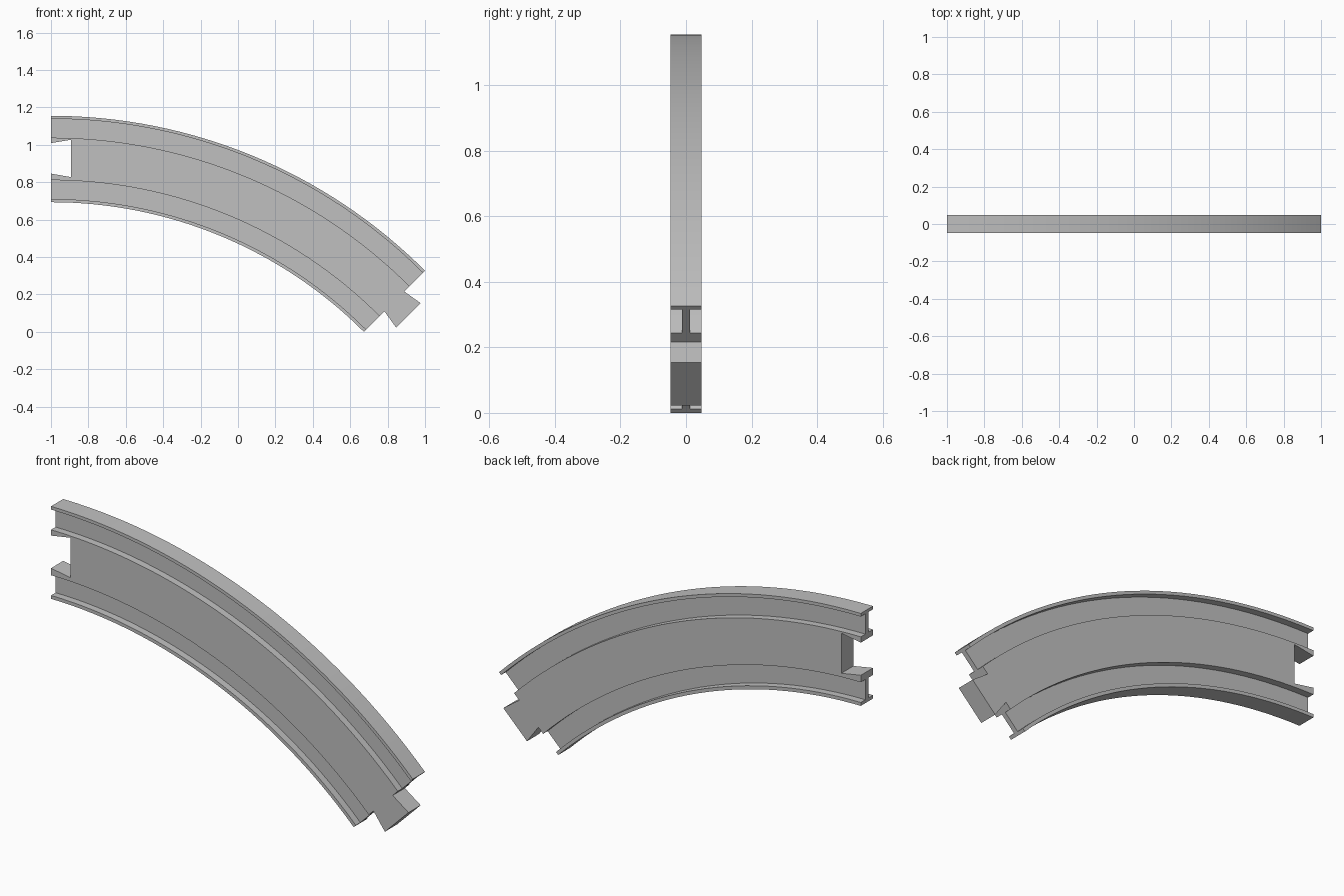
import bpy, bmesh, math

if "Cube" in bpy.data.objects:
    bpy.data.objects.remove(bpy.data.objects["Cube"])

CX, CZ = -1.0, -1.673          # centre of the curve
SWEEP = math.radians(45)
SEGMENTS = 32
HALF_WIDTH, HALF_WEB = 0.048, 0.012

grey = bpy.data.materials.new("light_grey")
grey.diffuse_color = (0.53, 0.53, 0.53, 1)
grey.use_nodes = True
grey.node_tree.nodes["Principled BSDF"].inputs["Base Color"].default_value = grey.diffuse_color


def polar(r, angle, along=0.0):
    """Point at a radius and angle, pushed along the track direction."""
    return (CX + r * math.sin(angle) + along * math.cos(angle),
            CZ + r * math.cos(angle) - along * math.sin(angle))


def arc(r):
    return [polar(r, SWEEP * i / SEGMENTS) for i in range(SEGMENTS + 1)]


def prism(name, outline, half):
    """Extrude an x-z outline across the width."""
    bm = bmesh.new()
    front = [bm.verts.new((x, -half, z)) for x, z in outline]
    back = [bm.verts.new((x, half, z)) for x, z in outline]
    bm.faces.new(front)
    bm.faces.new(back[::-1])
    n = len(outline)
    for i in range(n):
        j = (i + 1) % n
        bm.faces.new((front[j], front[i], back[i], back[j]))
    bmesh.ops.recalc_face_normals(bm, faces=bm.faces)
    mesh = bpy.data.meshes.new(name)
    bm.to_mesh(mesh)
    bm.free()
    mesh.materials.append(grey)
    obj = bpy.data.objects.new(name, mesh)
    bpy.context.collection.objects.link(obj)
    bpy.ops.object.select_all(action='DESELECT')
    obj.select_set(True)
    bpy.context.view_layer.objects.active = obj
    bpy.ops.object.shade_smooth_by_angle(angle=math.radians(30))


def band(name, r0, r1, half):
    prism(name, arc(r1) + arc(r0)[::-1], half)


# Thick centre band with a flared tab at one end and a matching slot at the other
tab = [polar(r, SWEEP, t) for r, t in
       ((2.671, 0), (2.689, 0.106), (2.504, 0.106), (2.521, 0))]
slot = [polar(r, 0, t) for r, t in
        ((2.519, 0), (2.500, 0.108), (2.700, 0.108), (2.682, 0))]
prism("centre_band", arc(2.711) + tab + arc(2.484)[::-1] + slot, HALF_WIDTH)

# Thin webs forming the grooves, and the wide rims at both edges
band("outer_web", 2.711, 2.812, HALF_WEB)
band("inner_web", 2.383, 2.484, HALF_WEB)
band("outer_rim", 2.812, 2.828, HALF_WIDTH)
band("inner_rim", 2.366, 2.383, HALF_WIDTH)
